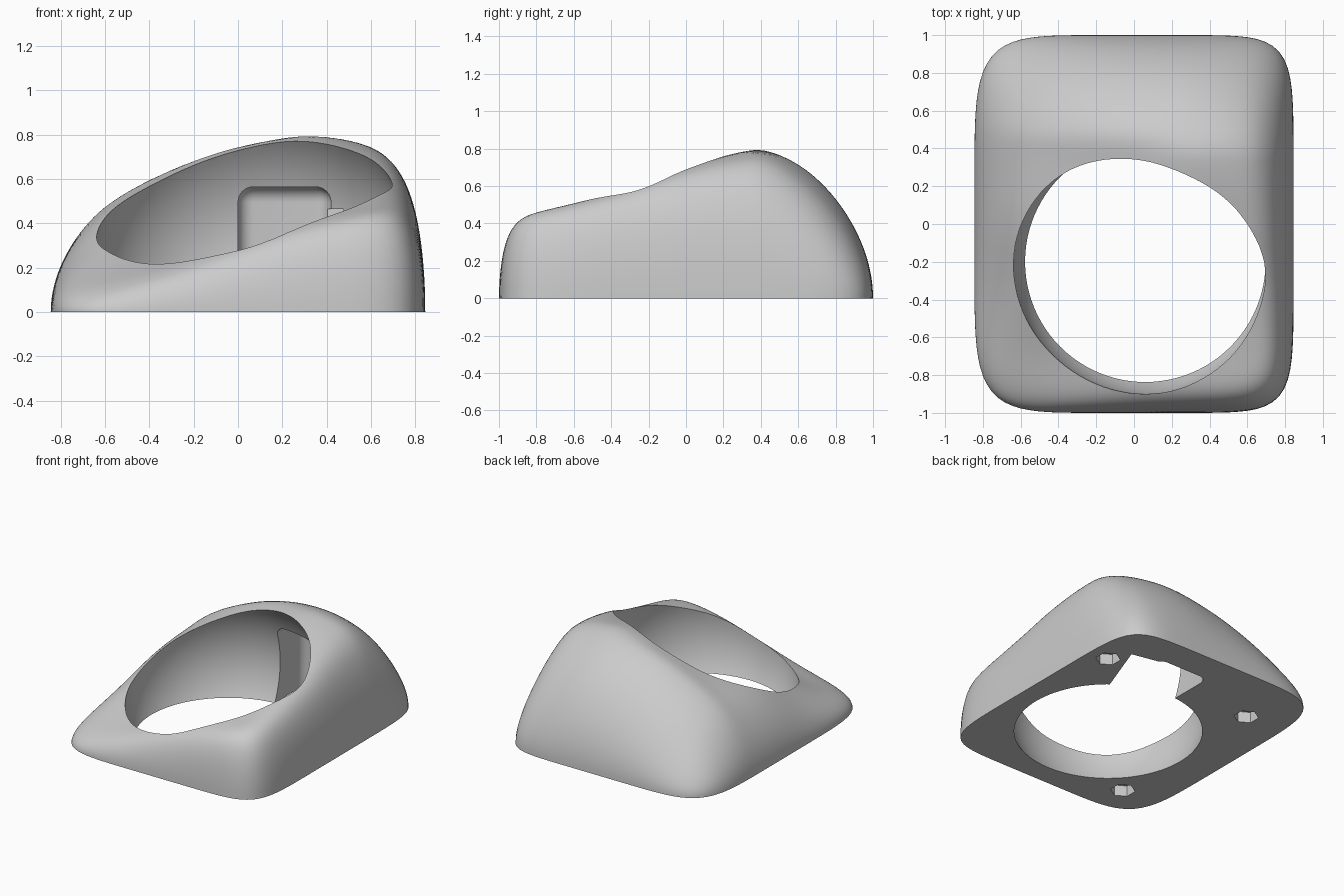
import bpy, bmesh, math
from mathutils import Matrix, Vector

if "Cube" in bpy.data.objects:
    bpy.data.objects.remove(bpy.data.objects["Cube"])

grey = bpy.data.materials.new("plain grey")
grey.diffuse_color = (0.6, 0.6, 0.6, 1)
grey.use_nodes = True
grey.node_tree.nodes["Principled BSDF"].inputs["Base Color"].default_value = grey.diffuse_color

# Height of the crown before the rim is rounded off (rows run front to back)
XS = [-0.85, -0.6, -0.3, 0, 0.3, 0.6, 0.85]
YS = [-1, -0.7, -0.35, 0, 0.35, 0.5, 0.7, 1]
CROWN = [
    [0.05, 0.09, 0.17, 0.27, 0.37, 0.44, 0.48],
    [0.12, 0.18, 0.25, 0.345, 0.43, 0.485, 0.52],
    [0.19, 0.315, 0.39, 0.46, 0.53, 0.58, 0.62],
    [0.26, 0.435, 0.55, 0.64, 0.69, 0.70, 0.68],
    [0.28, 0.475, 0.625, 0.73, 0.79, 0.755, 0.67],
    [0.27, 0.475, 0.635, 0.735, 0.765, 0.715, 0.595],
    [0.20, 0.385, 0.535, 0.62, 0.645, 0.575, 0.44],
    [0.10, 0.17, 0.28, 0.35, 0.37, 0.29, 0.17],
]
HALF_X, HALF_Y = 0.845, 1.0


def smooth_curve(ks, vs, t):
    """Cubic through the knots, with tangents from neighbouring knots."""
    i = max(0, min(len(ks) - 2, sum(k <= t for k in ks) - 1))

    def slope(j):
        a, b = max(j - 1, 0), min(j + 1, len(ks) - 1)
        return (vs[b] - vs[a]) / (ks[b] - ks[a])
    h = ks[i + 1] - ks[i]
    u = (t - ks[i]) / h
    return ((2*u**3 - 3*u**2 + 1) * vs[i] + (u**3 - 2*u**2 + u) * h * slope(i)
            + (3*u**2 - 2*u**3) * vs[i + 1] + (u**3 - u**2) * h * slope(i + 1))


def height(x, y, r):
    crown = smooth_curve(YS, [smooth_curve(XS, row, x) for row in CROWN], y)
    # the front edge is rounded more tightly than the others
    frontness = (max(0, -y) / r)**4 if r else 0
    return crown * math.sqrt(max(0, 1 - r**(10 + 10 * frontness)))


def make_object(name, bm):
    bmesh.ops.recalc_face_normals(bm, faces=bm.faces)
    mesh = bpy.data.meshes.new(name)
    bm.to_mesh(mesh)
    bm.free()
    mesh.materials.append(grey)
    ob = bpy.data.objects.new(name, mesh)
    bpy.context.collection.objects.link(ob)
    return ob


def make_body(segments=160, rings=40):
    bm = bmesh.new()
    centre = bm.verts.new((0, 0, height(0, 0, 0)))
    previous = None
    for k in range(1, rings + 1):
        r = 1 - (1 - k / rings)**2
        ring = []
        for s in range(segments):
            a = math.tau * s / segments
            c, d = math.cos(a) * HALF_X, math.sin(a) * HALF_Y
            q = 7.4 if c > 0 else 5.9      # right corners are squarer
            n = (abs(c / HALF_X)**q + abs(d / HALF_Y)**q)**(1 / q)
            x, y = r * c / n, r * d / n
            ring.append(bm.verts.new((x, y, height(x, y, r))))
        for s in range(segments):
            t = (s + 1) % segments
            if previous:
                bm.faces.new((previous[s], ring[s], ring[t], previous[t]))
            else:
                bm.faces.new((centre, ring[s], ring[t]))
        previous = ring
    bm.faces.new(previous[::-1])
    return make_object("body", bm)


def prism(name, outline, z0, z1, bevel=0.0):
    bm = bmesh.new()
    face = bm.faces.new([bm.verts.new((x, y, z0)) for x, y in outline])
    top = bmesh.ops.extrude_face_region(bm, geom=[face])["geom"]
    bmesh.ops.translate(bm, vec=(0, 0, z1 - z0),
                        verts=[v for v in top if isinstance(v, bmesh.types.BMVert)])
    if bevel:
        bmesh.ops.bevel(bm, geom=bm.edges[:], offset=bevel, segments=6,
                        profile=0.5, affect='EDGES')
    return make_object(name, bm)


def cut(target, cutter):
    cutter.hide_render = True
    mod = target.modifiers.new("cut", 'BOOLEAN')
    mod.operation, mod.solver, mod.object = 'DIFFERENCE', 'EXACT', cutter
    bpy.context.view_layer.update()
    deps = bpy.context.evaluated_depsgraph_get()
    result = bpy.data.meshes.new_from_object(target.evaluated_get(deps))
    target.modifiers.clear()
    target.data = result
    bpy.data.objects.remove(cutter)


body = make_body()

# Round socket, open at top and bottom
bm = bmesh.new()
bmesh.ops.create_uvsphere(bm, u_segments=96, v_segments=48, radius=0.7,
                          matrix=Matrix.Translation(Vector((0.06, -0.2, 0.29))))
cut(body, make_object("socket_cutter", bm))

# Rounded recess behind the socket, with a lower slanted side pocket
cut(body, prism("recess_cutter", [(0, 0), (0.42, 0), (0.42, 0.77), (0, 0.77)],
                -0.3, 0.565, 0.07))
cut(body, prism("pocket_cutter", [(0.2, 0.1), (0.4, 0.1), (0.455, 0.28),
                                  (0.61, 0.7), (0.3, 0.765)], -0.3, 0.465))

# Six-sided sockets in the underside
for px, py in [(0.69, 0.55), (-0.53, 0.55), (-0.53, -0.75)]:
    hexagon = [(px + 0.085 * math.cos(math.pi * (i + 0.5) / 3),
                py + 0.085 * math.sin(math.pi * (i + 0.5) / 3)) for i in range(6)]
    cut(body, prism("foot_hole_cutter", hexagon, -0.1, 0.08))

# Smooth shading with sharp rims
bpy.ops.object.select_all(action='DESELECT')
body.select_set(True)
bpy.context.view_layer.objects.active = body
bpy.ops.object.shade_smooth_by_angle(angle=math.radians(30))
